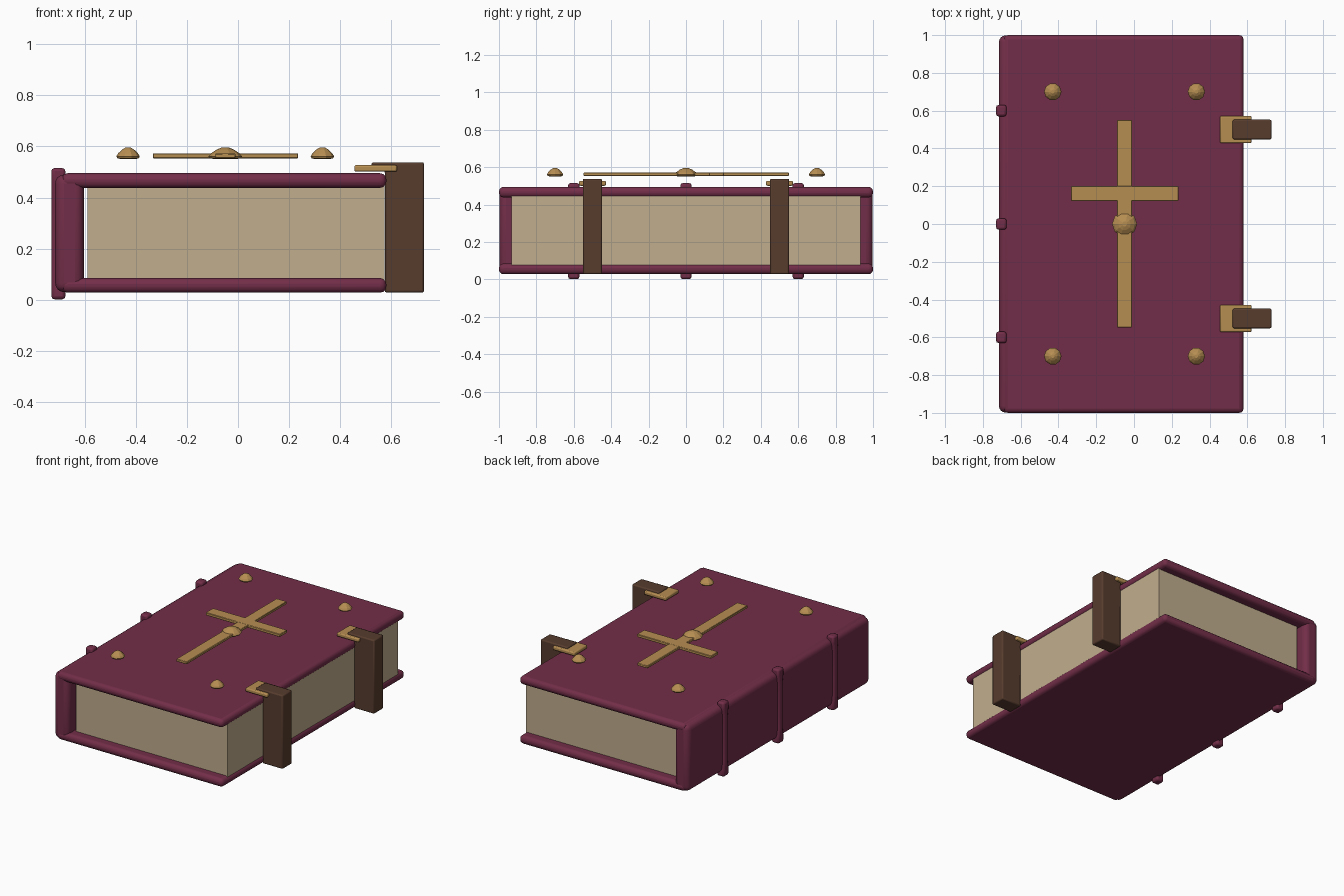
import bpy
import bmesh
import math

if "Cube" in bpy.data.objects:
    bpy.data.objects.remove(bpy.data.objects["Cube"], do_unlink=True)


def material(name, rgb):
    m = bpy.data.materials.new(name)
    m.use_nodes = True
    color = (*rgb, 1.0)
    m.diffuse_color = color
    shader = next(n for n in m.node_tree.nodes if n.type == 'BSDF_PRINCIPLED')
    shader.inputs["Base Color"].default_value = color
    return m


BURGUNDY = material("burgundy leather", (0.17, 0.027, 0.065))
PAPER = material("aged paper", (0.53, 0.42, 0.27))
BROWN = material("brown strap leather", (0.095, 0.045, 0.027))
GOLD = material("antique gold", (0.47, 0.27, 0.085))


def finish(name, bm, mat, bevel=0.0, segments=3, smooth=True):
    bmesh.ops.recalc_face_normals(bm, faces=bm.faces[:])
    mesh = bpy.data.meshes.new(name)
    bm.to_mesh(mesh)
    bm.free()
    mesh.materials.append(mat)
    ob = bpy.data.objects.new(name, mesh)
    bpy.context.collection.objects.link(ob)
    if bevel:
        mod = ob.modifiers.new("rounded edges", 'BEVEL')
        mod.width = bevel
        mod.segments = segments
        mod.limit_method = 'ANGLE'
    if smooth:
        bpy.ops.object.select_all(action='DESELECT')
        ob.select_set(True)
        bpy.context.view_layer.objects.active = ob
        bpy.ops.object.shade_smooth_by_angle(angle=math.radians(40))
    return ob


def box(name, xs, ys, zs, mat, bevel=0.0, segments=3):
    """Box given by its low and high limits on each axis."""
    bm = bmesh.new()
    bmesh.ops.create_cube(bm, size=1.0)
    for v in bm.verts:
        v.co = [(lo + hi) / 2 + c * (hi - lo)
                for c, (lo, hi) in zip(v.co, (xs, ys, zs))]
    return finish(name, bm, mat, bevel, segments)


def prism(name, profile, y, width, mat, bevel):
    """Profile in x and z, extruded along y."""
    bm = bmesh.new()
    face = bm.faces.new([bm.verts.new((x, y - width / 2, z)) for x, z in profile])
    ext = bmesh.ops.extrude_face_region(bm, geom=[face])
    moved = [g for g in ext["geom"] if isinstance(g, bmesh.types.BMVert)]
    bmesh.ops.translate(bm, verts=moved, vec=(0, width, 0))
    return finish(name, bm, mat, bevel, 2)


def loft(name, rings, mat, bevel=0.0, smooth=False):
    """Join rings of points and cap both ends."""
    bm = bmesh.new()
    loops = [[bm.verts.new(p) for p in ring] for ring in rings]
    n = len(loops[0])
    for a, b in zip(loops, loops[1:]):
        for i in range(n):
            j = (i + 1) % n
            bm.faces.new((a[i], a[j], b[j], b[i]))
    bm.faces.new(loops[0][::-1])
    bm.faces.new(loops[-1])
    return finish(name, bm, mat, bevel, 2, smooth)


# Covers, spine and page block
box("top_cover", (-0.69, 0.58), (-1, 1), (0.438, 0.495), BURGUNDY, 0.024)
box("bottom_cover", (-0.69, 0.58), (-1, 1), (0.028, 0.085), BURGUNDY, 0.024)
box("spine", (-0.715, -0.603), (-0.998, 0.998), (0.03, 0.49), BURGUNDY, 0.035, 4)
box("page_block", (-0.588, 0.572), (-0.932, 0.932), (0.07, 0.45), PAPER)


# Raised spine bands, thicker at both ends
def band_ring(y, z, depth, half_width):
    outer = -0.73
    return [(outer, y - half_width, z), (outer + depth, y - half_width, z),
            (outer + depth, y + half_width, z), (outer, y + half_width, z)]


lower = [(0.002, 0.055, 0.03), (0.05, 0.055, 0.03), (0.1, 0.045, 0.022)]
stations = lower + [(0.517 - z, d, w) for z, d, w in reversed(lower)]
for label, y in (("front", -0.6), ("middle", 0), ("back", 0.6)):
    loft("spine_band_" + label, [band_ring(y, *s) for s in stations],
         BURGUNDY, 0.012, True)

# Closing straps with gold clasp plates
strap_profile = [(0.574, 0.028), (0.728, 0.028), (0.728, 0.538),
                 (0.522, 0.538), (0.522, 0.515), (0.574, 0.505)]
for label, y in (("front", -0.5), ("back", 0.5)):
    prism("strap_" + label, strap_profile, y, 0.104, BROWN, 0.008)
    box("clasp_plate_" + label, (0.455, 0.622), (y - 0.072, y + 0.072),
        (0.501, 0.527), GOLD, 0.007, 2)

# Cross on the top cover
box("cross_upright", (-0.09, -0.01), (-0.547, 0.55), (0.554, 0.572), GOLD, 0.003, 1)
box("cross_arm", (-0.333, 0.235), (0.122, 0.202), (0.553, 0.573), GOLD, 0.003, 1)


# Faceted studs
def stud(name, x, y, radius):
    profile = [(0.55, 0.55), (0.9, 0.553), (1.0, 0.561), (0.84, 0.573),
               (0.5, 0.588), (0.2, 0.596)]
    sides = 10
    rings = [[(x + radius * r * math.cos(math.tau * i / sides),
               y + radius * r * math.sin(math.tau * i / sides), z)
              for i in range(sides)] for r, z in profile]
    loft(name, rings, GOLD)


stud("centre_stud", -0.05, 0, 0.066)
for side, x in (("right", -0.43), ("left", 0.33)):
    for end, y in (("front", -0.7), ("back", 0.7)):
        stud(f"corner_stud_{end}_{side}", x, y, 0.046)
